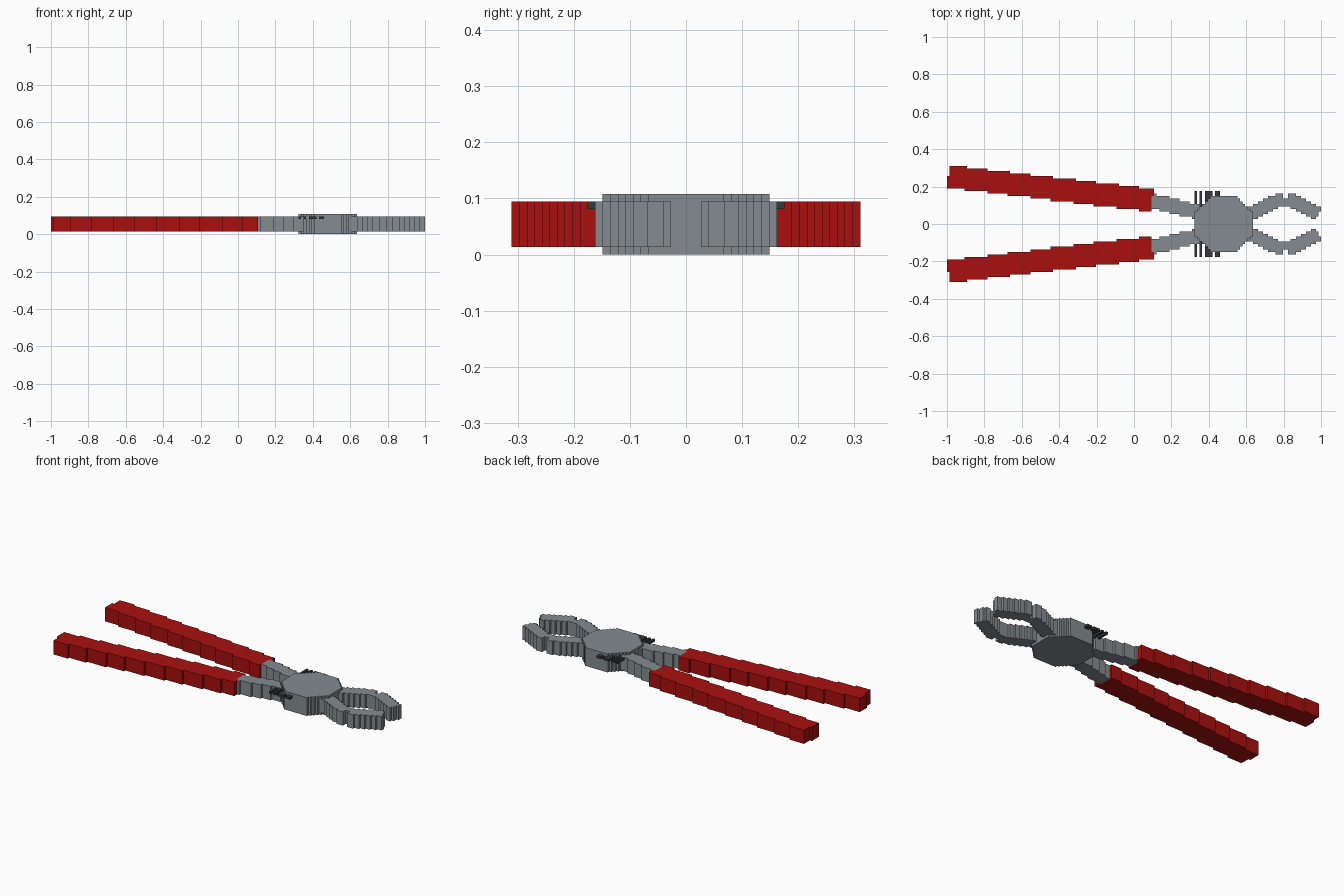
import bpy
import bmesh
import math
from mathutils import Vector

cube = bpy.data.objects.get("Cube")
if cube:
    bpy.data.objects.remove(cube)

STEP = 2 / 148      # size of one block
COLUMNS, ROWS = 148, 24
claimed = set()     # blocks already used, so parts meet without overlapping


def make_material(name, color):
    mat = bpy.data.materials.new(name)
    mat.use_nodes = True
    mat.diffuse_color = (*color, 1)
    shader = mat.node_tree.nodes["Principled BSDF"]
    shader.inputs["Base Color"].default_value = (*color, 1)
    shader.inputs["Roughness"].default_value = 0.6
    return mat


red = make_material("red_grip", (0.40, 0.005, 0.005))
steel = make_material("steel_grey", (0.23, 0.26, 0.275))
dark = make_material("dark_steel", (0.035, 0.042, 0.045))


def inside(x, y, outline):
    """True when the point lies in a convex counter-clockwise outline."""
    for (ax, ay), (bx, by) in zip(outline, outline[1:] + outline[:1]):
        if (bx - ax) * (y - ay) - (by - ay) * (x - ax) < 0:
            return False
    return True


def block_part(name, outlines, side, layers, mat):
    """Fill convex outlines with square blocks and extrude them upwards."""
    low, high = (n * STEP for n in layers)
    bm = bmesh.new()
    for i in range(COLUMNS):
        for j in range(-ROWS, ROWS):
            x, y = -1 + (i + 0.5) * STEP, (j + 0.5) * STEP
            if (i, j) in claimed:
                continue
            if not any(inside(x, y * side, o) for o in outlines):
                continue
            claimed.add((i, j))
            h = STEP / 2
            corners = ((-h, -h), (-h, h), (h, h), (h, -h))
            bm.faces.new([bm.verts.new((x + a, y + b, low)) for a, b in corners])
    bmesh.ops.remove_doubles(bm, verts=bm.verts, dist=STEP / 10)
    top = bmesh.ops.extrude_face_region(bm, geom=bm.faces[:], use_keep_orig=True)
    moved = [g for g in top["geom"] if isinstance(g, bmesh.types.BMVert)]
    bmesh.ops.translate(bm, verts=moved, vec=Vector((0, 0, high - low)))
    bmesh.ops.recalc_face_normals(bm, faces=bm.faces)
    bmesh.ops.dissolve_limit(bm, angle_limit=math.radians(1),
                             verts=bm.verts, edges=bm.edges)
    mesh = bpy.data.meshes.new(name)
    bm.to_mesh(mesh)
    bm.free()
    mesh.materials.append(mat)
    obj = bpy.data.objects.new(name, mesh)
    bpy.context.collection.objects.link(obj)


def rectangle(x0, x1, y0, y1):
    return [(x0, y0), (x1, y0), (x1, y1), (x0, y1)]


# Outlines of one half, mirrored front to back below
handle = [(-1.0, 0.194), (0.092, 0.066), (0.106, 0.187), (-0.987, 0.315)]
arm = [(0.06, 0.092), (0.45, -0.001), (0.45, 0.077), (0.06, 0.172)]
jaw_base = [(0.58, 0.0), (0.815, 0.105), (0.785, 0.17), (0.55, 0.065)]
jaw_tip = [(0.805, 0.105), (0.972, 0.022), (1.002, 0.088), (0.835, 0.17)]
rods = [rectangle(a, b, 0.09, 0.176)
        for a, b in ((0.32, 0.334), (0.347, 0.36), (0.374, 0.423), (0.438, 0.454))]

# Thick eight-sided pivot
pivot = [(0.41, -0.15), (0.55, -0.15), (0.635, -0.06), (0.635, 0.06),
         (0.55, 0.15), (0.41, 0.15), (0.32, 0.06), (0.32, -0.06)]
block_part("pivot", [pivot], 1, (0, 8), steel)

# Handles, arms, jaws and the small side rods
for label, side in (("front", -1), ("back", 1)):
    block_part(label + "_handle", [handle], side, (1, 7), red)
    block_part(label + "_arm", [arm], side, (1, 7), steel)
    block_part(label + "_jaw", [jaw_base, jaw_tip], side, (1, 7), steel)
    block_part(label + "_rods", rods, side, (6, 7), dark)
